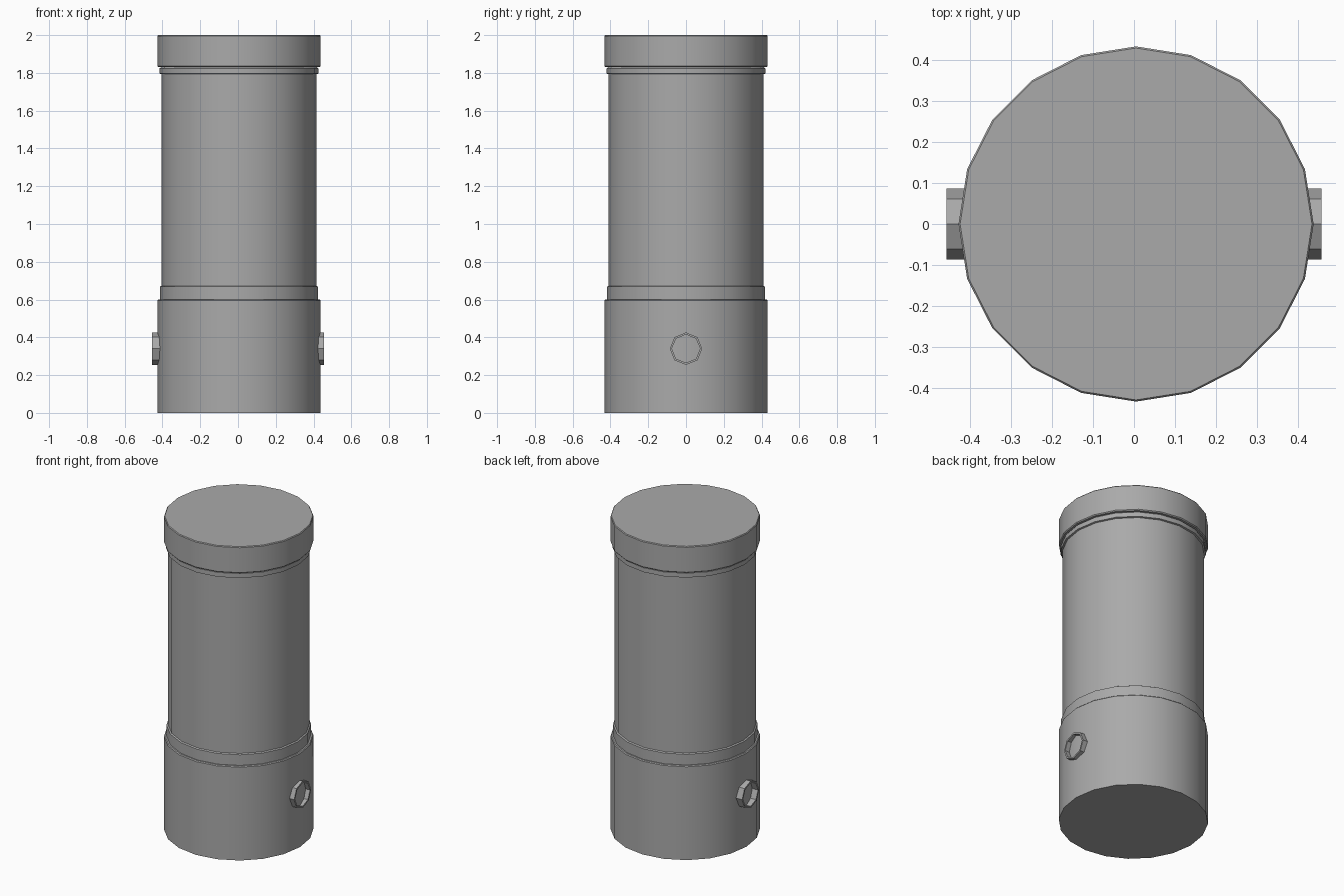
import bpy, bmesh, math
from mathutils import Matrix, Vector

cube = bpy.data.objects.get("Cube")
if cube:
    bpy.data.objects.remove(cube, do_unlink=True)

grey = bpy.data.materials.new("mid grey")
grey.use_nodes = True
colour = (0.4, 0.4, 0.4, 1)
grey.diffuse_color = colour
grey.node_tree.nodes["Principled BSDF"].inputs["Base Color"].default_value = colour


def lathe(name, profile, sides, matrix, bottom=False, top=False):
    """Turn (radius, height) points about z, then place the result."""
    bm = bmesh.new()
    rings = []
    for r, h in profile:
        angles = [math.tau * i / sides for i in range(sides)]
        rings.append([bm.verts.new((r * math.cos(a), r * math.sin(a), h)) for a in angles])
    for low, high in zip(rings, rings[1:]):
        for i in range(sides):
            j = (i + 1) % sides
            bm.faces.new((low[i], low[j], high[j], high[i]))
    if bottom:
        bm.faces.new(rings[0][::-1])
    if top:
        bm.faces.new(rings[-1])
    bm.transform(matrix)
    mesh = bpy.data.meshes.new(name)
    bm.to_mesh(mesh)
    bm.free()
    mesh.materials.append(grey)
    ob = bpy.data.objects.new(name, mesh)
    bpy.context.collection.objects.link(ob)
    bpy.ops.object.select_all(action="DESELECT")
    ob.select_set(True)
    bpy.context.view_layer.objects.active = ob
    bpy.ops.object.shade_smooth_by_angle(angle=math.radians(30))
    return ob


# Stacked canister body, all parts sharing one axis
axis = Matrix.Translation((0.005, 0, 0))
SIDES = 20
WIDE, COLLAR, BARREL = 0.432, 0.418, 0.41
lathe("base", [(WIDE, 0), (WIDE, 0.595), (WIDE - 0.005, 0.6), (COLLAR, 0.6)],
      SIDES, axis, bottom=True)
lathe("lower_collar", [(COLLAR, 0.6), (COLLAR, 0.668), (BARREL, 0.673)], SIDES, axis)
lathe("barrel", [(BARREL, 0.673), (BARREL, 1.793)], SIDES, axis)
lathe("upper_collar", [(BARREL, 1.793), (0.42, 1.796), (0.42, 1.824), (0.413, 1.83)],
      SIDES, axis)
lathe("cap", [(0.413, 1.83), (WIDE - 0.005, 1.83), (WIDE, 1.836), (WIDE, 1.995),
              (WIDE - 0.004, 2)], SIDES, axis, top=True)

# Open octagonal ports on both sides of the base
for side, name in ((1, "left_port"), (-1, "right_port")):
    place = Matrix.Translation((0, 0, 0.34)) @ Matrix.Rotation(side * math.pi / 2, 4, "Y")
    lathe(name, [(0.086, 0.4), (0.086, 0.456), (0.075, 0.456), (0.075, 0.4)], 8, place)
